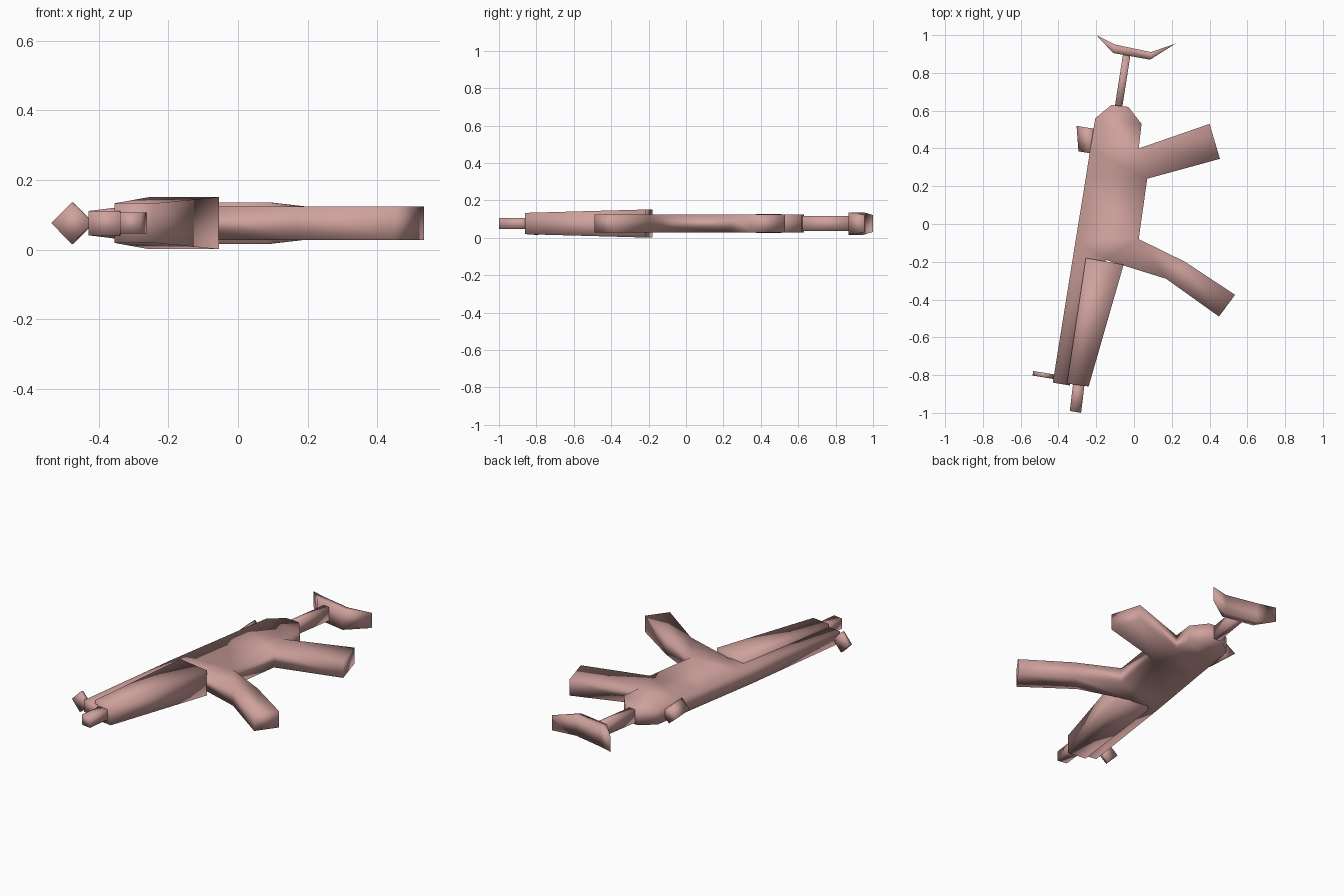
import bpy, bmesh
from mathutils import Vector

cube = bpy.data.objects.get("Cube")
if cube:
    bpy.data.objects.remove(cube, do_unlink=True)

COLOUR = (0.62, 0.355, 0.335, 1)
mat = bpy.data.materials.new("dusty pink")
mat.use_nodes = True
mat.diffuse_color = COLOUR
bsdf = mat.node_tree.nodes["Principled BSDF"]
bsdf.inputs["Base Color"].default_value = COLOUR
bsdf.inputs["Roughness"].default_value = 0.7

MID = 0.076  # height of the mirror plane through the whole model


def finish(name, bm):
    bmesh.ops.recalc_face_normals(bm, faces=bm.faces)
    mesh = bpy.data.meshes.new(name)
    bm.to_mesh(mesh)
    bm.free()
    mesh.materials.append(mat)
    mesh.polygons.foreach_set("use_smooth", [True] * len(mesh.polygons))
    ob = bpy.data.objects.new(name, mesh)
    bpy.context.collection.objects.link(ob)
    return ob


def slab(name, pts, faces):
    """Flat patches {key: (x, y, half thickness)} mirrored about MID, walled at the rim."""
    bm = bmesh.new()
    top = {k: bm.verts.new((x, y, MID + h)) for k, (x, y, h) in pts.items()}
    low = {k: bm.verts.new((x, y, MID - h)) for k, (x, y, h) in pts.items()}
    edges = {}
    for f in faces:
        bm.faces.new([top[k] for k in f])
        bm.faces.new([low[k] for k in reversed(f)])
        for a, b in zip(f, f[1:] + f[0]):
            key = frozenset((a, b))
            edges.setdefault(key, []).append((a, b))
    for uses in edges.values():
        if len(uses) == 1:
            a, b = uses[0]
            bm.faces.new((top[b], top[a], low[a], low[b]))
    return finish(name, bm)


def diamond(name, start, end, half_start, half_end):
    """Short four-sided bar standing on its corner."""
    bm = bmesh.new()
    side = Vector((0.987, -0.16, 0))
    up = Vector((0, 0, 1))
    rings = []
    for c, (w, h) in ((start, half_start), (end, half_end)):
        c = Vector((c[0], c[1], MID))
        rings.append([bm.verts.new(c + o) for o in (side * w, up * h, -side * w, -up * h)])
    for i in range(4):
        j = (i + 1) % 4
        bm.faces.new((rings[0][i], rings[0][j], rings[1][j], rings[1][i]))
    for r in rings:
        bm.faces.new(r)
    return finish(name, bm)


# Receiver, tapering upper tube, grip and curved magazine
H = 0.048
slab("receiver_grip_and_magazine", {
    "a": (-0.43, -0.84, 0.035), "b": (-0.34, -0.855, 0.035),
    "c": (-0.205, 0.56, H), "d": (-0.12, 0.63, H),
    "e": (-0.03, 0.62, H), "f": (0.04, 0.53, H),
    "g": (0.025, 0.40, H), "h": (0.07, 0.24, H),
    "i": (0.025, -0.08, H), "n": (-0.15, -0.19, H),
    "q": (-0.231, 0.40, H), "r": (-0.256, 0.24, H),
    "s": (-0.308, -0.08, H), "t": (-0.324, -0.18, H),
    "o": (0.40, 0.53, H), "p": (0.455, 0.345, H),
    "j": (0.27, -0.20, H), "m": (0.17, -0.29, H),
    "k": (0.535, -0.375, H), "l": (0.45, -0.49, H),
}, ["cdef", "cfgq", "qghr", "rhis", "sint", "tnba", "goph", "ijmn", "jklm"])

# Handguard, thickest at the rear
slab("handguard", {
    "a": (-0.255, -0.18, 0.075), "b": (-0.055, -0.215, 0.075),
    "c": (-0.24, -0.86, 0.057), "d": (-0.355, -0.845, 0.057),
}, ["abcd"])

# Muzzle
slab("barrel", {
    "a": (-0.317, -0.80, 0.03), "b": (-0.257, -0.81, 0.03),
    "c": (-0.28, -1.0, 0.03), "d": (-0.34, -0.99, 0.03),
}, ["abcd"])

# Stock strut and curved butt plate
slab("stock_strut", {
    "a": (-0.105, 0.60, 0.04), "b": (-0.065, 0.60, 0.04),
    "c": (-0.018, 0.90, 0.04), "d": (-0.058, 0.90, 0.04),
}, ["abcd"])
slab("butt_plate", {
    "a": (-0.20, 1.0, 0.045), "b": (-0.10, 0.95, 0.06),
    "c": (0.09, 0.91, 0.06), "d": (0.22, 0.955, 0.045),
    "e": (0.085, 0.87, 0.06), "f": (-0.11, 0.905, 0.06),
}, ["abf", "bcef", "cde"])

# Sights
diamond("front_sight", (-0.478, -0.812), (-0.474, -0.788), (0.06, 0.06), (0.06, 0.06))
diamond("rear_sight", (-0.235, 0.375), (-0.245, 0.51), (0.06, 0.05), (0.06, 0.05))
